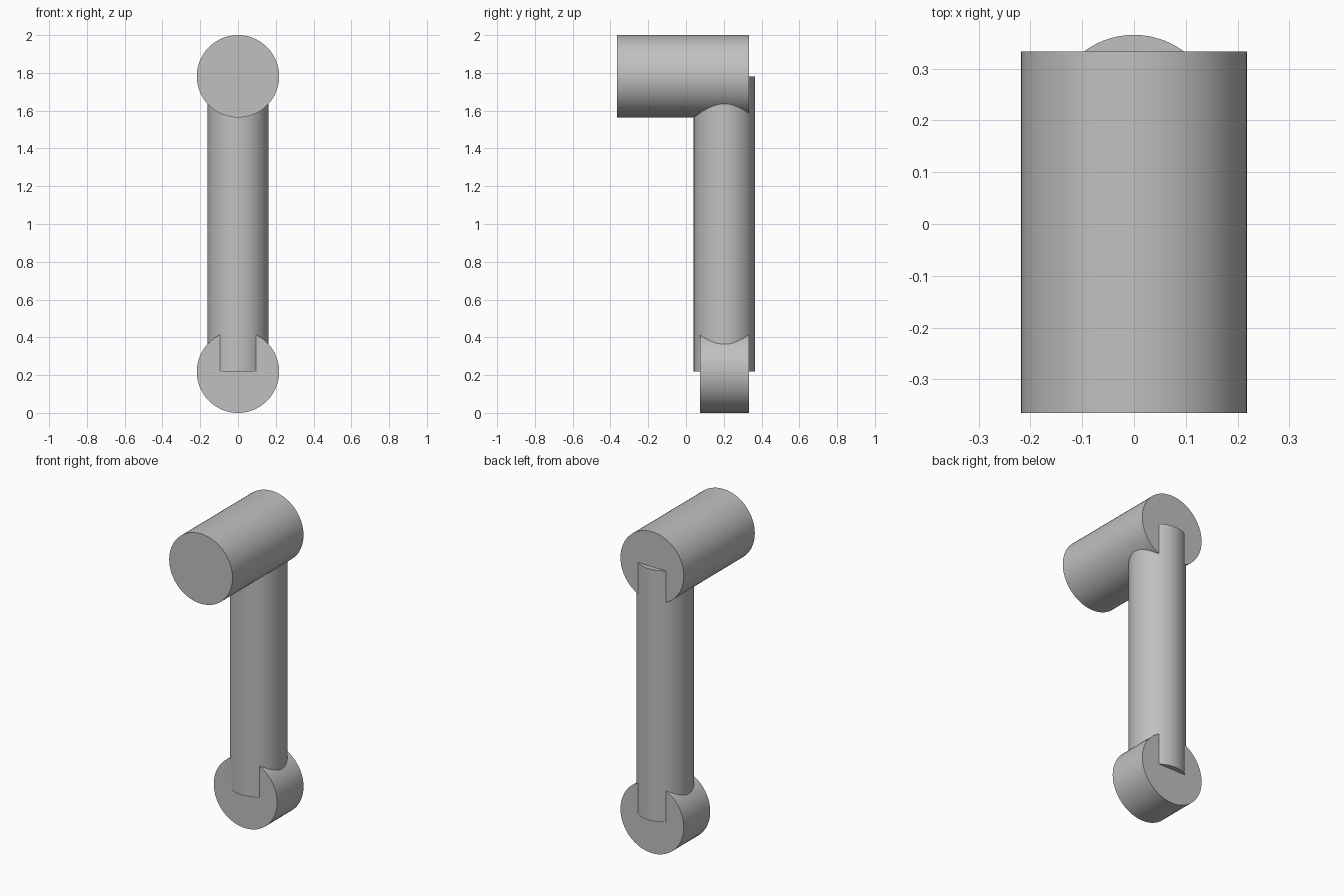
import bpy
import math

cube = bpy.data.objects.get("Cube")
if cube:
    bpy.data.objects.remove(cube, do_unlink=True)

# Single plain grey
grey = bpy.data.materials.new("plain_grey")
grey.use_nodes = True
colour = (0.53, 0.53, 0.53, 1)
grey.diffuse_color = colour
bsdf = next(n for n in grey.node_tree.nodes if n.type == "BSDF_PRINCIPLED")
bsdf.inputs["Base Color"].default_value = colour

HUB_R = 0.218
ROD_R = 0.162
ROD_Y = 0.203
BACK_Y = 0.333
LOW_Z, HIGH_Z = HUB_R, 2 - HUB_R


def cylinder(name, radius, length, centre, tilt=0):
    bpy.ops.mesh.primitive_cylinder_add(
        vertices=64, radius=radius, depth=length,
        location=centre, rotation=(tilt, 0, 0))
    obj = bpy.context.object
    obj.name = name
    obj.data.materials.append(grey)
    bpy.ops.object.shade_smooth_by_angle(angle=math.radians(30))
    return obj


def hub(name, front_y, z):
    # Horizontal cylinder running front to back, flush at the back
    return cylinder(name, HUB_R, BACK_Y - front_y,
                    (0, (front_y + BACK_Y) / 2, z), math.pi / 2)


# Long upper pin, short lower hub and the rod joining their axes
hub("upper_pin", -0.365, HIGH_Z)
hub("lower_hub", 0.073, LOW_Z)
cylinder("connecting_rod", ROD_R, HIGH_Z - LOW_Z, (0, ROD_Y, 1))
